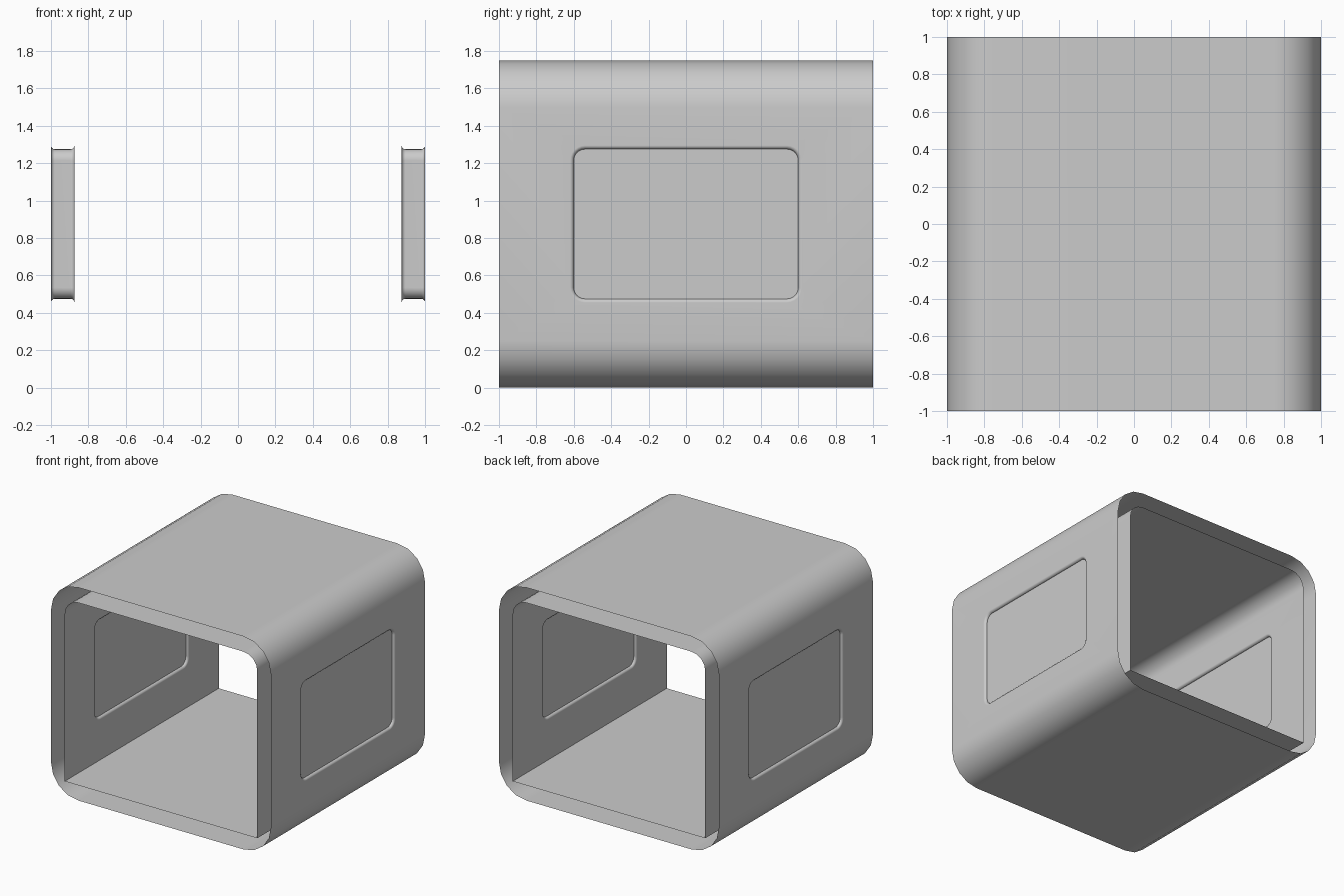
import bpy, bmesh
from math import sin, cos, pi

if "Cube" in bpy.data.objects:
    bpy.data.objects.remove(bpy.data.objects["Cube"])

MID_Z = 0.875          # window centre height
LIP = 0.02             # fillet round each window
WALL_OUT, WALL_IN = 1.0, 0.875


def arc(cx, cz, r, a0, a1, n=4):
    return [(cx + r * cos(a0 + (a1 - a0) * i / n), cz + r * sin(a0 + (a1 - a0) * i / n))
            for i in range(n + 1)]


def window_loop(bm, x, grow):
    """Rounded rectangle in a plane of constant x."""
    r, hy, hz = 0.06 + grow, 0.6 + grow, 0.4 + grow
    pts = []
    for k, (sy, sz) in enumerate([(1, 1), (-1, 1), (-1, -1), (1, -1)]):
        pts += arc(sy * (hy - r), sz * (hz - r), r, k * pi / 2, (k + 1) * pi / 2, 6)
    return [bm.verts.new((x, y, MID_Z + z)) for y, z in pts]


def strip(bm, profile):
    """Extrude an x-z profile along the whole length in y."""
    rows = [[bm.verts.new((x, y, z)) for y in (-1, 1)] for x, z in profile]
    for a, b in zip(rows, rows[1:]):
        bm.faces.new((a[0], a[1], b[1], b[0]))


def ring_edges(bm, vs):
    return [bm.edges.get((a, b)) or bm.edges.new((a, b)) for a, b in zip(vs, vs[1:] + vs[:1])]


def wall(bm, x, z0, z1, hole, s):
    """Flat side wall pierced by a window."""
    rect = [bm.verts.new((x, y, z)) for y, z in ((-1, z0), (1, z0), (1, z1), (-1, z1))]
    edges = ring_edges(bm, rect) + ring_edges(bm, hole)
    bmesh.ops.triangle_fill(bm, edges=edges, use_beauty=True, normal=(s, 0, 0))


def finish(bm, name):
    me = bpy.data.meshes.new(name)
    bm.to_mesh(me)
    bm.free()
    ob = bpy.data.objects.new(name, me)
    bpy.context.collection.objects.link(ob)
    return ob


# Hollow double-walled shell with open ends
bm = bmesh.new()
top = arc(0.75, 1.5, 0.25, 0, pi / 2) + arc(-0.75, 1.5, 0.25, pi / 2, pi)
bottom = arc(-0.75, 0.25, 0.25, pi, 1.5 * pi) + arc(0.75, 0.25, 0.25, 1.5 * pi, 2 * pi)
ceiling = arc(0.75, 1.5, 0.125, 0, pi / 2) + arc(-0.75, 1.5, 0.125, pi / 2, pi)
floor = [(-WALL_IN, 0.125), (WALL_IN, 0.125)]
for profile in (top, bottom, ceiling, floor):
    strip(bm, profile)

# Side walls joined by a filleted window tunnel
fillet = [(LIP * (1 - cos(t)), LIP * (1 - sin(t))) for t in (i * pi / 8 for i in range(5))]
for s in (-1, 1):
    steps = [(WALL_OUT - d, g) for d, g in fillet]
    steps += [(WALL_IN + d, g) for d, g in reversed(fillet)]
    loops = [window_loop(bm, s * x, g) for x, g in steps]
    for a, b in zip(loops, loops[1:]):
        n = len(a)
        for i in range(n):
            j = (i + 1) % n
            bm.faces.new((a[i], a[j], b[j], b[i]))
    wall(bm, s * WALL_OUT, 0.25, 1.5, loops[0], s)
    wall(bm, s * WALL_IN, 0.125, 1.5, loops[-1], -s)
bmesh.ops.remove_doubles(bm, verts=bm.verts, dist=0.0005)
bmesh.ops.recalc_face_normals(bm, faces=bm.faces)
shell = finish(bm, "double_walled_shell")

bpy.context.view_layer.objects.active = shell
shell.select_set(True)
bpy.ops.object.shade_smooth_by_angle()
weighted = shell.modifiers.new("weighted_normals", 'WEIGHTED_NORMAL')
weighted.keep_sharp = True

# Window panes, just inside each face of both side walls
for s, side in ((-1, "left"), (1, "right")):
    for x, face in ((WALL_OUT - LIP, "outer"), (WALL_IN + LIP, "inner")):
        bm = bmesh.new()
        f = bm.faces.new(window_loop(bm, s * x, 0))
        f.normal_update()
        want = s if face == "outer" else -s
        if f.normal.x * want < 0:
            f.normal_flip()
        finish(bm, f"{side}_{face}_window_pane")
